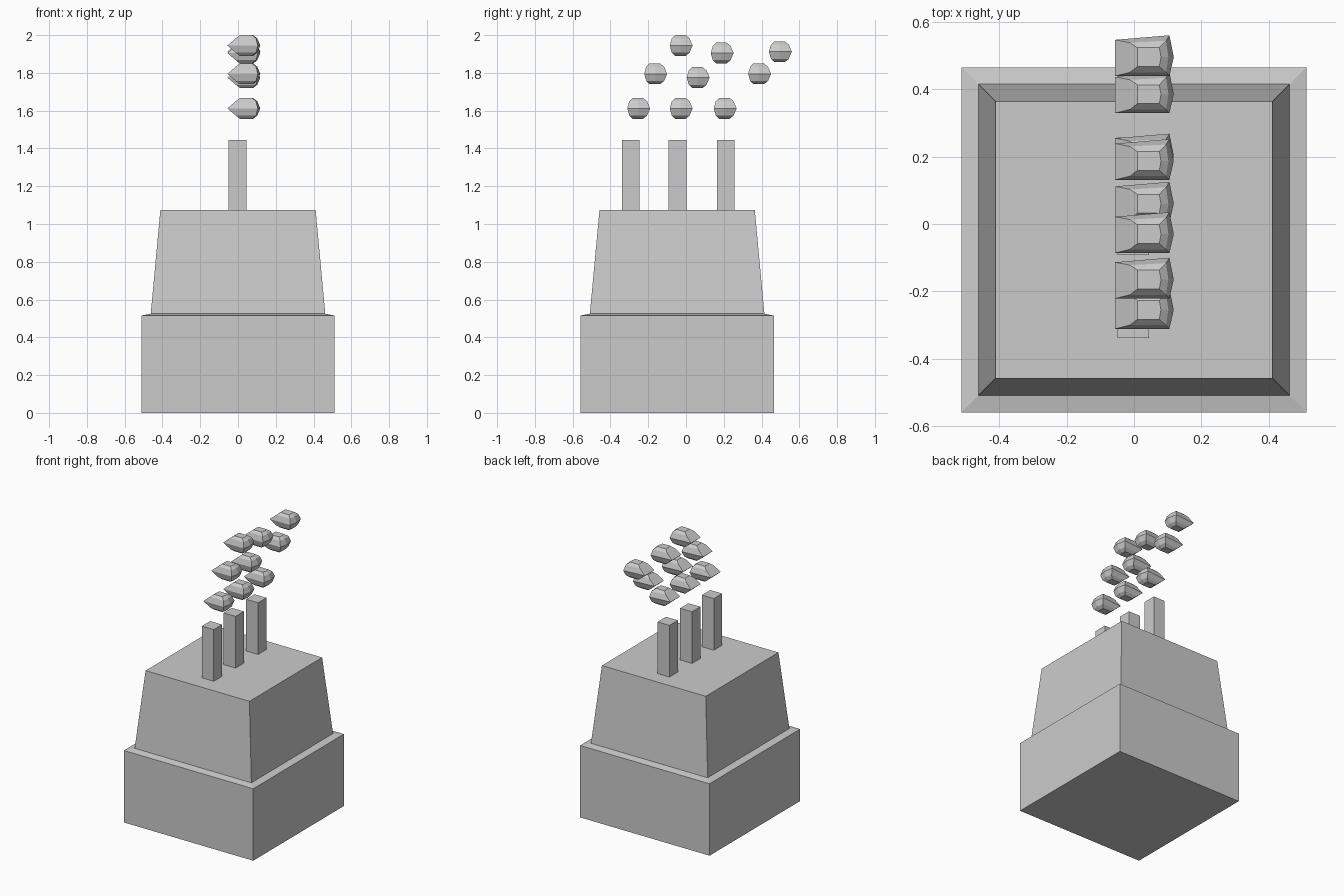
import bpy

default = bpy.data.objects.get("Cube")
if default:
    bpy.data.objects.remove(default, do_unlink=True)

GREY = (0.6, 0.6, 0.6, 1)
grey = bpy.data.materials.new("plain grey")
grey.use_nodes = True
grey.diffuse_color = GREY
grey.node_tree.nodes["Principled BSDF"].inputs["Base Color"].default_value = GREY


def loft(name, rings, location=(0, 0, 0)):
    """Closed flat-faced solid through rings with equal point counts, bottom to top."""
    n = len(rings[0])
    verts = [p for ring in rings for p in ring]
    faces = [tuple(reversed(range(n))), tuple(range(len(verts) - n, len(verts)))]
    for r in range(len(rings) - 1):
        for i in range(n):
            j = (i + 1) % n
            faces.append((r * n + i, r * n + j, (r + 1) * n + j, (r + 1) * n + i))
    mesh = bpy.data.meshes.new(name)
    mesh.from_pydata(verts, [], faces)
    mesh.materials.append(grey)
    obj = bpy.data.objects.new(name, mesh)
    obj.location = location
    bpy.context.collection.objects.link(obj)
    return obj


def square(half, z):
    return [(-half, -half, z), (half, -half, z), (half, half, z), (-half, half, z)]


# Stepped building: block, sloping ledge, tapered upper storey
loft("factory_building",
     [square(0.512, 0), square(0.512, 0.515), square(0.462, 0.525), square(0.411, 1.075)],
     (0, -0.047, 0))

# Row of square chimneys
for i, y in enumerate((-0.292, -0.045, 0.21)):
    loft(f"chimney_{i + 1}", [square(0.047, 1.06), square(0.047, 1.445)], (-0.002, y, 0))


def puff_ring(x0, x1, tip, half, skew, z):
    return [(x0, -half, z), (x1, -half, z), (tip, 0, z), (x1, half + skew, z), (x0, half - skew / 2, z)]


# Faceted smoke puffs, blunt wedge at the left and a shallow point at the right
cap = (0.01, 0.075, 0.08, 0.028, 0)
shoulder = (-0.012, 0.095, 0.102, 0.045, 0.004)
middle = (-0.056, 0.105, 0.118, 0.056, 0.009)
levels = [(cap, -0.055), (shoulder, -0.038), (middle, 0), (shoulder, 0.038), (cap, 0.055)]
puff = [puff_ring(*shape, z) for shape, z in levels]

centres = [(-0.255, 1.612), (-0.03, 1.612), (0.203, 1.612),
           (-0.165, 1.795), (0.06, 1.775), (0.385, 1.795),
           (-0.03, 1.945), (0.187, 1.905), (0.495, 1.912)]
for i, (y, z) in enumerate(centres):
    loft(f"smoke_puff_{i + 1}", puff, (0, y, z))
